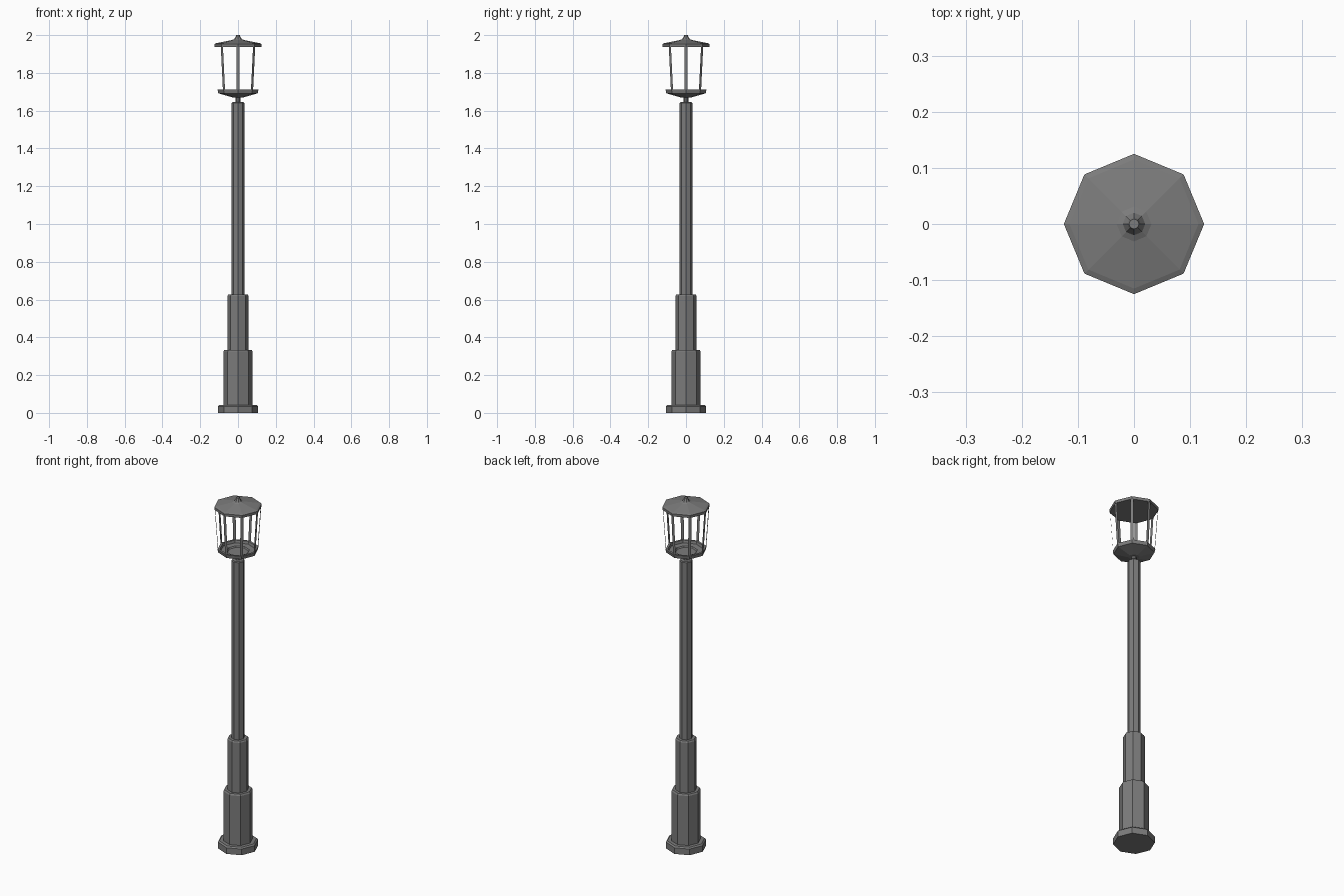
import bpy, bmesh, math

if "Cube" in bpy.data.objects:
    bpy.data.objects.remove(bpy.data.objects["Cube"])

metal = bpy.data.materials.new("grey_metal")
metal.diffuse_color = (0.2, 0.2, 0.2, 1)
metal.use_nodes = True
metal.node_tree.nodes["Principled BSDF"].inputs["Base Color"].default_value = metal.diffuse_color
SIDES = 8


def finish(name, bm):
    me = bpy.data.meshes.new(name)
    bm.to_mesh(me)
    bm.free()
    me.materials.append(metal)
    ob = bpy.data.objects.new(name, me)
    bpy.context.collection.objects.link(ob)
    return ob


def lathe(name, profile):
    """Octagonal solid from (radius, z) rings, capped at both ends, corners on the axes."""
    bm = bmesh.new()
    rings = [[bm.verts.new((r * math.cos(i * math.tau / SIDES),
                            r * math.sin(i * math.tau / SIDES), z))
              for i in range(SIDES)] for r, z in profile]
    for a, b in zip(rings, rings[1:]):
        for i in range(SIDES):
            j = (i + 1) % SIDES
            bm.faces.new((a[i], a[j], b[j], b[i]))
    bm.faces.new(rings[0][::-1])
    bm.faces.new(rings[-1])
    bmesh.ops.recalc_face_normals(bm, faces=bm.faces)
    return finish(name, bm)


# Stepped post
lathe("foot", [(0.106, 0), (0.106, 0.035), (0.098, 0.042), (0.07, 0.042)])
lathe("lower_post", [(0.077, 0.04), (0.077, 0.325), (0.072, 0.333)])
lathe("middle_post", [(0.056, 0.33), (0.056, 0.62), (0.051, 0.627)])
lathe("upper_post", [(0.034, 0.625), (0.034, 1.64), (0.03, 1.645)])
lathe("neck", [(0.012, 1.64), (0.012, 1.675)])

# Dish under the lantern, recessed on top
lathe("lantern_dish", [(0.028, 1.67), (0.104, 1.692), (0.108, 1.711),
                       (0.096, 1.711), (0.092, 1.697), (0.06, 1.695), (0.055, 1.688)])

# Roof with finial
lathe("lantern_roof", [(0.118, 1.938), (0.124, 1.938), (0.125, 1.953), (0.115, 1.957),
                       (0.031, 1.974), (0.02, 1.979), (0.012, 1.992),
                       (0.009, 2.0)])

# Thin flat bars at the eight corners
bm = bmesh.new()
for i in range(SIDES):
    a = i * math.tau / SIDES
    c, s = math.cos(a), math.sin(a)
    w = 0.008
    bm.faces.new([bm.verts.new((r * c - t * s, r * s + t * c, z)) for r, t, z in
                  ((0.105, -w, 1.708), (0.105, w, 1.708), (0.121, w, 1.942), (0.121, -w, 1.942))])
finish("lantern_bars", bm)
